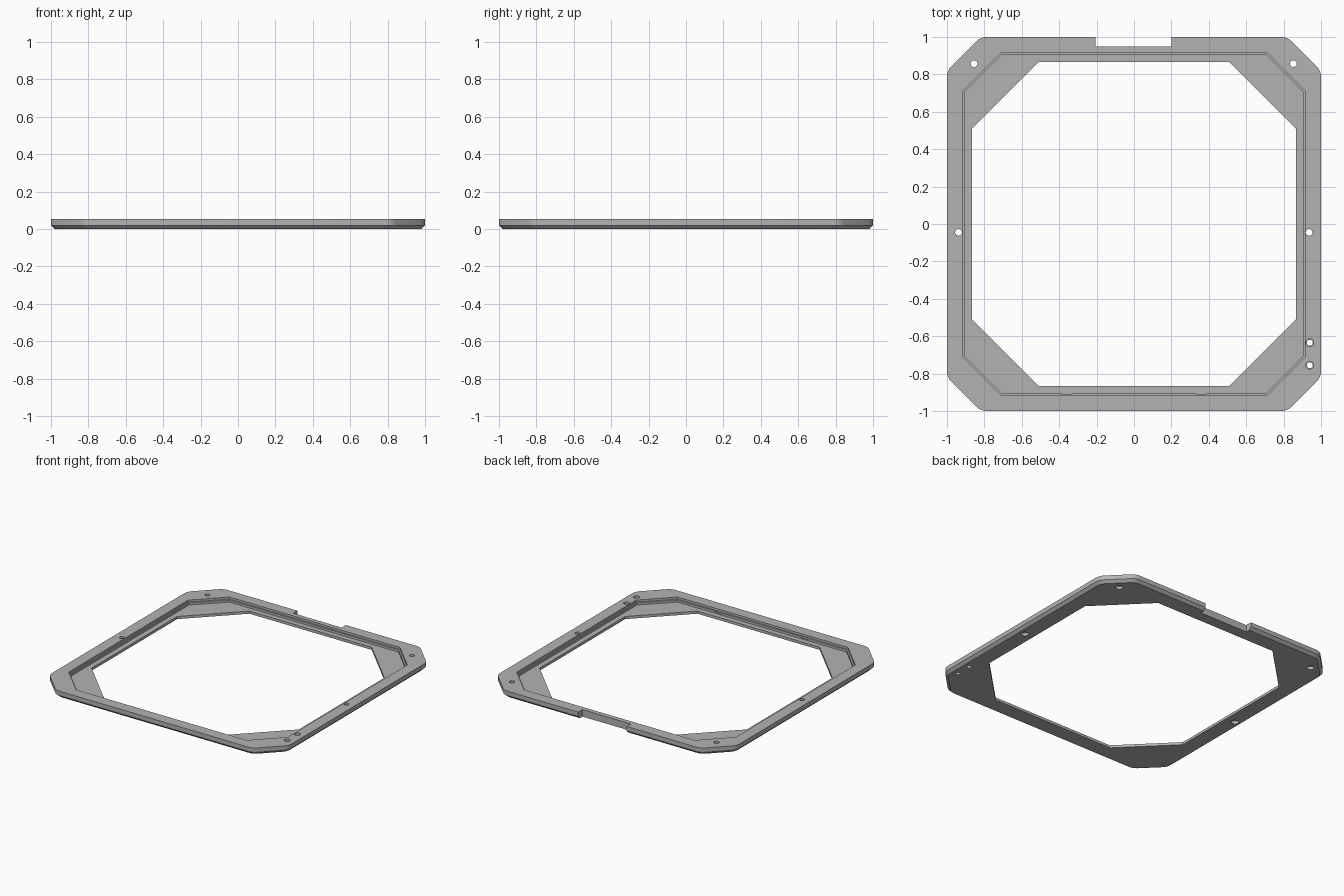
import bpy
import bmesh
from math import radians

cube = bpy.data.objects.get("Cube")
if cube:
    bpy.data.objects.remove(cube, do_unlink=True)

TOP = 0.053

grey = bpy.data.materials.new("plain grey")
grey.use_nodes = True
colour = (0.45, 0.45, 0.45, 1)
grey.diffuse_color = colour
grey.node_tree.nodes["Principled BSDF"].inputs["Base Color"].default_value = colour


def octagon(half, corner, soft=0.0):
    """Eight-sided outline; soft trims every corner with a small rounded turn."""
    h, c = half, corner
    pts = [(h, -c), (h, c), (c, h), (-c, h), (-h, c), (-h, -c), (-c, -h), (c, -h)]
    if not soft:
        return pts
    out = []
    for i, (x, y) in enumerate(pts):
        ends = []
        for px, py in (pts[i - 1], pts[(i + 1) % 8]):
            d = ((px - x) ** 2 + (py - y) ** 2) ** 0.5
            ends.append((x + (px - x) * soft / d, y + (py - y) * soft / d))
        (ax, ay), (bx, by) = ends
        for t in (0, 0.25, 0.5, 0.75, 1):
            s = 1 - t
            out.append((s * s * ax + 2 * s * t * x + t * t * bx,
                        s * s * ay + 2 * s * t * y + t * t * by))
    return out


def loft(name, sections):
    """Solid through matching outlines, each given as (outline, z)."""
    bm = bmesh.new()
    rings = [[bm.verts.new((x, y, z)) for x, y in pts] for pts, z in sections]
    n = len(rings[0])
    bm.faces.new(rings[0][::-1])
    bm.faces.new(rings[-1])
    for low, high in zip(rings, rings[1:]):
        for i in range(n):
            j = (i + 1) % n
            bm.faces.new((low[i], low[j], high[j], high[i]))
    return finish(name, bm)


def finish(name, bm):
    bmesh.ops.recalc_face_normals(bm, faces=bm.faces)
    mesh = bpy.data.meshes.new(name)
    bm.to_mesh(mesh)
    bm.free()
    mesh.materials.append(grey)
    obj = bpy.data.objects.new(name, mesh)
    bpy.context.collection.objects.link(obj)
    return obj


def box(name, x, y, z):
    pts = [(x[0], y[0]), (x[1], y[0]), (x[1], y[1]), (x[0], y[1])]
    return loft(name, [(pts, z[0]), (pts, z[1])])


def cylinder(name, x, y, radius, low, high):
    bpy.ops.mesh.primitive_cylinder_add(
        vertices=24, radius=radius, depth=high - low, location=(x, y, (low + high) / 2))
    obj = bpy.context.object
    obj.name = name
    obj.data.materials.append(grey)
    return obj


# Frame body with a chamfered lower edge
frame = loft("frame", [(octagon(0.98, 0.812, 0.035), 0),
                       (octagon(1.0, 0.82, 0.035), 0.02),
                       (octagon(1.0, 0.82, 0.035), TOP)])

# Opening, stepped recess and back notch
cutters = [
    loft("opening_cutter", [(octagon(0.865, 0.51), -0.1), (octagon(0.865, 0.51), 0.1)]),
    loft("recess_cutter", [(octagon(0.905, 0.706), 0.02), (octagon(0.905, 0.706), 0.1)]),
    loft("rim_step_cutter", [(octagon(0.915, 0.712), 0.037), (octagon(0.915, 0.712), 0.1)]),
    box("notch_cutter", (-0.205, 0.2), (0.95, 1.1), (-0.1, 0.1)),
]

# Small slots in the front recess wall
for x in (-0.36, 0.36):
    cutters.append(box("slot_cutter", (x - 0.025, x + 0.025), (-0.911, -0.89), (0.024, 0.1)))

# Screw holes, wider underneath
for x, y in ((-0.855, 0.857), (0.852, 0.857), (-0.938, -0.045), (0.936, -0.045)):
    cutters.append(cylinder("screw_hole_cutter", x, y, 0.018, -0.1, 0.1))
    cutters.append(cylinder("counterbore_cutter", x, y, 0.026, -0.1, 0.022))

# Pair of side holes, wider on top
for y in (-0.635, -0.755):
    cutters.append(cylinder("side_hole_cutter", 0.94, y, 0.016, -0.1, 0.1))
    cutters.append(cylinder("side_hole_top_cutter", 0.94, y, 0.021, 0.025, 0.1))

for cutter in cutters:
    cutter.hide_render = True
    mod = frame.modifiers.new(cutter.name, "BOOLEAN")
    mod.operation = "DIFFERENCE"
    mod.solver = "EXACT"
    mod.object = cutter

bpy.ops.object.select_all(action="DESELECT")
frame.select_set(True)
bpy.context.view_layer.objects.active = frame
for mod in list(frame.modifiers):
    bpy.ops.object.modifier_apply(modifier=mod.name)
for cutter in cutters:
    bpy.data.objects.remove(cutter, do_unlink=True)
bpy.ops.object.shade_smooth_by_angle(angle=radians(25))
